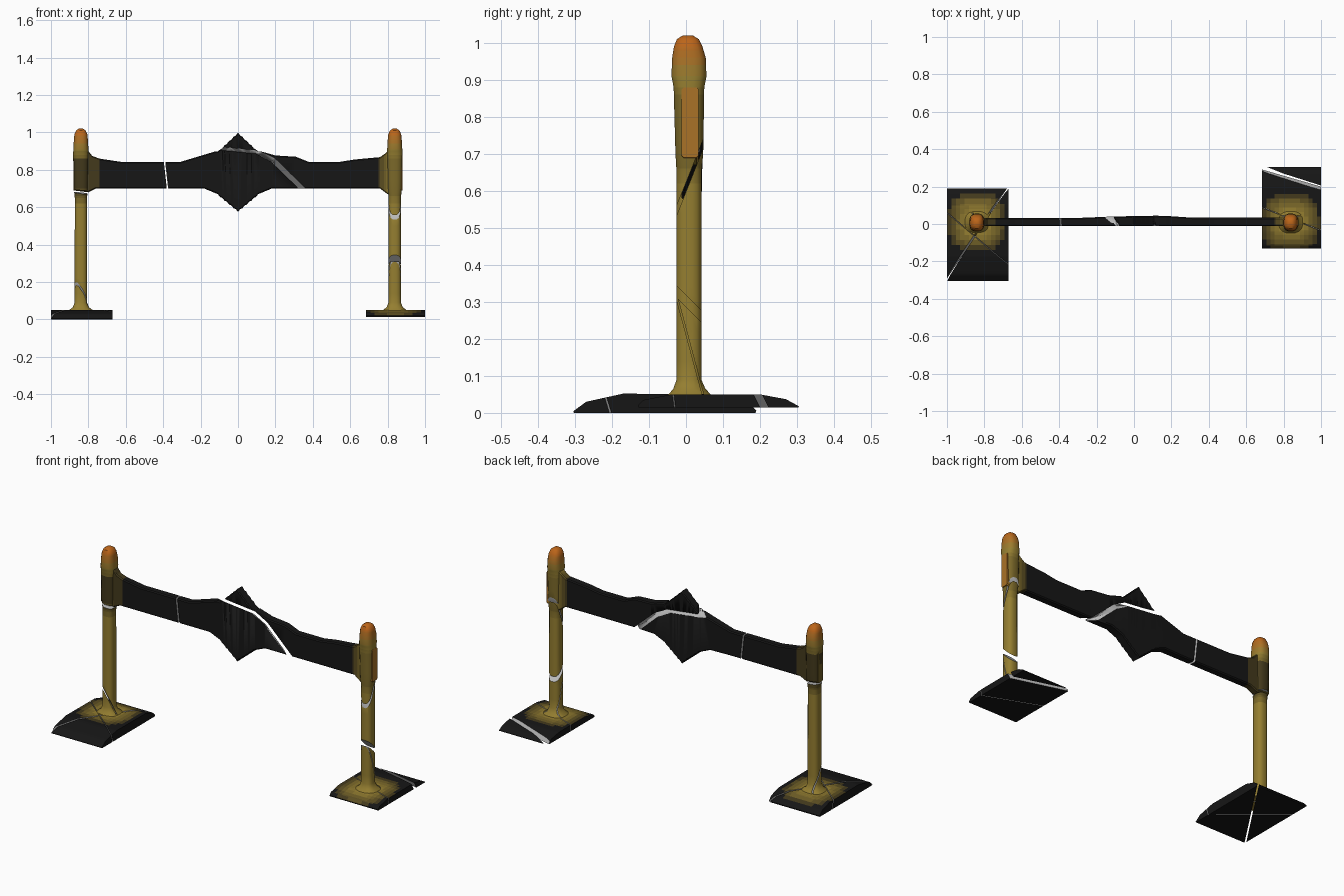
import bpy, bmesh, math
from mathutils import Vector

if "Cube" in bpy.data.objects:
    bpy.data.objects.remove(bpy.data.objects["Cube"])

# Colour ramp: 0 black, 6 gold, 12 orange, 13 grey broken core
BLACK, GOLD, ORANGE = (0.008, 0.008, 0.008), (0.30, 0.21, 0.03), (0.50, 0.13, 0.01)
mats = []
for i in range(14):
    m = bpy.data.materials.new("shade_%02d" % i)
    if i == 13:
        c = (0.5, 0.5, 0.5)
    else:
        a, b, k = (BLACK, GOLD, i / 6) if i <= 6 else (GOLD, ORANGE, (i - 6) / 6)
        c = [a[j] + (b[j] - a[j]) * k for j in range(3)]
    m.diffuse_color = (*c, 1)
    m.use_nodes = True
    m.node_tree.nodes["Principled BSDF"].inputs["Base Color"].default_value = m.diffuse_color
    mats.append(m)
GREY = 13


def lerp(pts, x):
    """Piecewise linear lookup; each point is (x, value, value...)."""
    if x <= pts[0][0]:
        return pts[0][1:]
    for p, q in zip(pts, pts[1:]):
        if x <= q[0]:
            k = (x - p[0]) / (q[0] - p[0])
            return [a + (b - a) * k for a, b in zip(p[1:], q[1:])]
    return pts[-1][1:]


def loft(rings, tone):
    """Skin closed rings, cap both ends, paint by tone(face)."""
    bm = bmesh.new()
    vs = [[bm.verts.new(p) for p in r] for r in rings]
    n = len(vs[0])
    for a, b in zip(vs, vs[1:]):
        for i in range(n):
            bm.faces.new((a[i], a[(i + 1) % n], b[(i + 1) % n], b[i]))
    bm.faces.new(vs[0])
    bm.faces.new(vs[-1])
    bmesh.ops.recalc_face_normals(bm, faces=bm.faces)
    bm.normal_update()
    for f in bm.faces:
        f.material_index = round(6 * max(0, min(2, tone(f))))
    return bm


def split(bm, co, no, gap):
    """Break a solid along a plane, leaving a gap with grey faces."""
    no, co = Vector(no).normalized(), Vector(co)
    out = bmesh.new()
    for s in (-1, 1):
        part = bm.copy()
        bmesh.ops.bisect_plane(part, geom=part.verts[:] + part.edges[:] + part.faces[:],
                               plane_co=co + no * s * gap / 2, plane_no=no * s,
                               clear_inner=True, dist=1e-5)
        edges = [e for e in part.edges if e.is_boundary]
        res = bmesh.ops.holes_fill(part, edges=edges, sides=0)
        for f in res["faces"]:
            f.material_index = GREY
        bmesh.ops.recalc_face_normals(part, faces=part.faces)
        me = bpy.data.meshes.new("tmp")
        part.to_mesh(me)
        out.from_mesh(me)
        bpy.data.meshes.remove(me)
        part.free()
    bm.free()
    return out


def make(name, bm, angle=35):
    me = bpy.data.meshes.new(name)
    bm.to_mesh(me)
    bm.free()
    for m in mats:
        me.materials.append(m)
    ob = bpy.data.objects.new(name, me)
    bpy.context.collection.objects.link(ob)
    bpy.ops.object.select_all(action='DESELECT')
    ob.select_set(True)
    bpy.context.view_layer.objects.active = ob
    bpy.ops.object.shade_smooth_by_angle(angle=math.radians(angle))
    return ob


# Posts: (z, half width x, half width y, centre y)
POST = [(0.03, .085, .075, .01), (0.05, .065, .058, .01), (0.065, .044, .044, .009),
        (0.09, .034, .034, .008), (0.65, .033, .034, .008), (0.70, .039, .038, .009),
        (0.88, .042, .042, .008), (0.91, .041, .048, .008), (0.96, .038, .046, .008),
        (0.99, .035, .039, .006), (1.01, .026, .03, .005), (1.02, .012, .014, .005)]


def post(name, cx, mid, cracks):
    tones = [(0, 1), (.6, 1), (.70, mid), (.84, mid), (.90, 1), (.97, 1.6), (1.0, 2)]
    zs = sorted({p[0] for p in POST} | {round(.14 + .04 * i, 2) for i in range(22)})
    rings = []
    for z in zs:
        hx, hy, cy = lerp(POST, z)
        ring = []
        for i in range(16):
            a = math.tau * (i + .5) / 16
            c, s = math.cos(a), math.sin(a)
            ring.append((cx + hx * math.copysign(abs(c) ** .75, c),
                         cy + hy * math.copysign(abs(s) ** .75, s), z))
        rings.append(ring)
    bm = loft(rings, lambda f: lerp(tones, f.calc_center_median().z)[0])
    for z, no, gap in cracks:
        bm = split(bm, (cx, .008, z), no, gap)
    make(name, bm)


post("left_post", -.84, .2, [(.685, (.1, -.1, 1), .018), (.11, (.5, .6, .35), .006)])
post("right_post", .838, .6, [(.63, (0, -.93, .37), .009), (.295, (0, .7, .7), .022),
                              (.19, (0, .93, .25), .004)])


# Base slabs: arched section in y and z, run along x
def slab(name, x0, x1, section, zb, cx, cracks):
    y0, y1 = section[0][0], section[-1][0]
    ys = sorted({p[0] for p in section} | {round(y0 + (y1 - y0) * i / 18, 4) for i in range(19)})
    rings = []
    for i in range(15):
        x = x0 + (x1 - x0) * i / 14
        rings.append([(x, y, lerp(section, y)[0]) for y in ys] +
                     [(x, y1 - .002, zb), (x, y0 + .002, zb)])

    def tone(f):
        if f.normal.z < .3:
            return 0
        c = f.calc_center_median()
        d = (abs(c.x - cx) ** 3 + abs(c.y - .01) ** 3) ** (1 / 3)
        return min(1, 1 - (d - .06) / .1)
    bm = loft(rings, tone)
    for co, no, gap in cracks:
        bm = split(bm, co, no, gap)
    make(name, bm)


slab("left_base", -1, -.67, [(-.305, .004), (-.27, .03), (-.17, .052), (.10, .05), (.165, .03), (.19, .006)],
     0, -.84, [((-.84, -.06, 0), (.48, -.32, .1), .009), ((-.84, -.06, 0), (.28, .33, .1), .004)])
slab("right_base", .685, 1, [(-.13, .02), (-.115, .035), (-.04, .05), (.20, .05), (.27, .037), (.305, .018)],
     .014, .838, [((.85, .247, .03), (.29, 1, .5), .02), ((.84, .03, .03), (.35, .9, .1), .004)])

# Cross beam: outline heights with a swollen centre and toothed diamond
TOP = [(-.87, .87), (-.80, .90), (-.78, .875), (-.74, .86), (-.62, .842), (-.31, .842), (-.2, .875),
       (-.1, .905), (0, 1.0), (.1, .905), (.2, .877), (.31, .87), (.38, .842), (.54, .842),
       (.62, .855), (.76, .868), (.79, .89), (.81, .91), (.87, .88)]
BOT = [(-.88, .69), (-.80, .68), (-.76, .70), (-.18, .70), (-.12, .675), (0, .575), (.12, .675),
       (.18, .70), (.76, .70), (.80, .67), (.88, .69)]
BACK = [(-.3, .032), (-.12, .04), (.15, .045), (.3, .034)]
xs = sorted({p[0] for p in TOP + BOT if abs(p[0]) > .13} |
            {round(.012 * i, 3) for i in range(-10, 11)} |
            {s * (.66 + .03 * i) for s in (-1, 1) for i in range(8)})
rings = []
for x in xs:
    t, b, yb, yf = lerp(TOP, x)[0], lerp(BOT, x)[0], lerp(BACK, x)[0], -.012
    if 0 < abs(x) < .125 and round(abs(x) / .012) % 2:
        t, b = t - .005, b + .005
    c = .006
    rings.append([(x, yf, b + c), (x, yf, t - c), (x, yf + c, t), (x, yb - c, t),
                  (x, yb, t - c), (x, yb, b + c), (x, yb - c, b), (x, yf + c, b)])


def beam_tone(f):
    x = f.calc_center_median().x
    return (x - .73) / .1 if x > 0 else (-x - .72) / .3


bm = loft(rings, beam_tone)
bmesh.ops.triangulate(bm, faces=bm.faces[:])
bm = split(bm, (-.384, 0, .77), (1, .1, .11), .011)
beam = make("cross_beam", bm, 30)

# Diagonal break across the diamond, slanted from front to back
LINE = [(-.16, .92), (-.085, .907), (.10, .888), (.18, .845), (.325, .705), (.37, .66)]


def strip(y, dx, dz):
    side = [(x + dx, y, z + dz) for x, z in LINE]
    return side + [(x + .022, y, z + .016) for x, _, z in reversed(side)]


cb = loft([strip(-.03, .006, .008), strip(.065, -.04, -.045)], lambda f: 0)
for f in cb.faces:
    f.material_index = GREY
bmesh.ops.triangulate(cb, faces=cb.faces[:])
cutter = make("break_cutter", cb)
cutter.hide_render = True
cutter.display_type = 'WIRE'
mod = beam.modifiers.new("break", 'BOOLEAN')
mod.operation, mod.solver, mod.object = 'DIFFERENCE', 'EXACT', cutter
mod.material_mode = 'TRANSFER'
